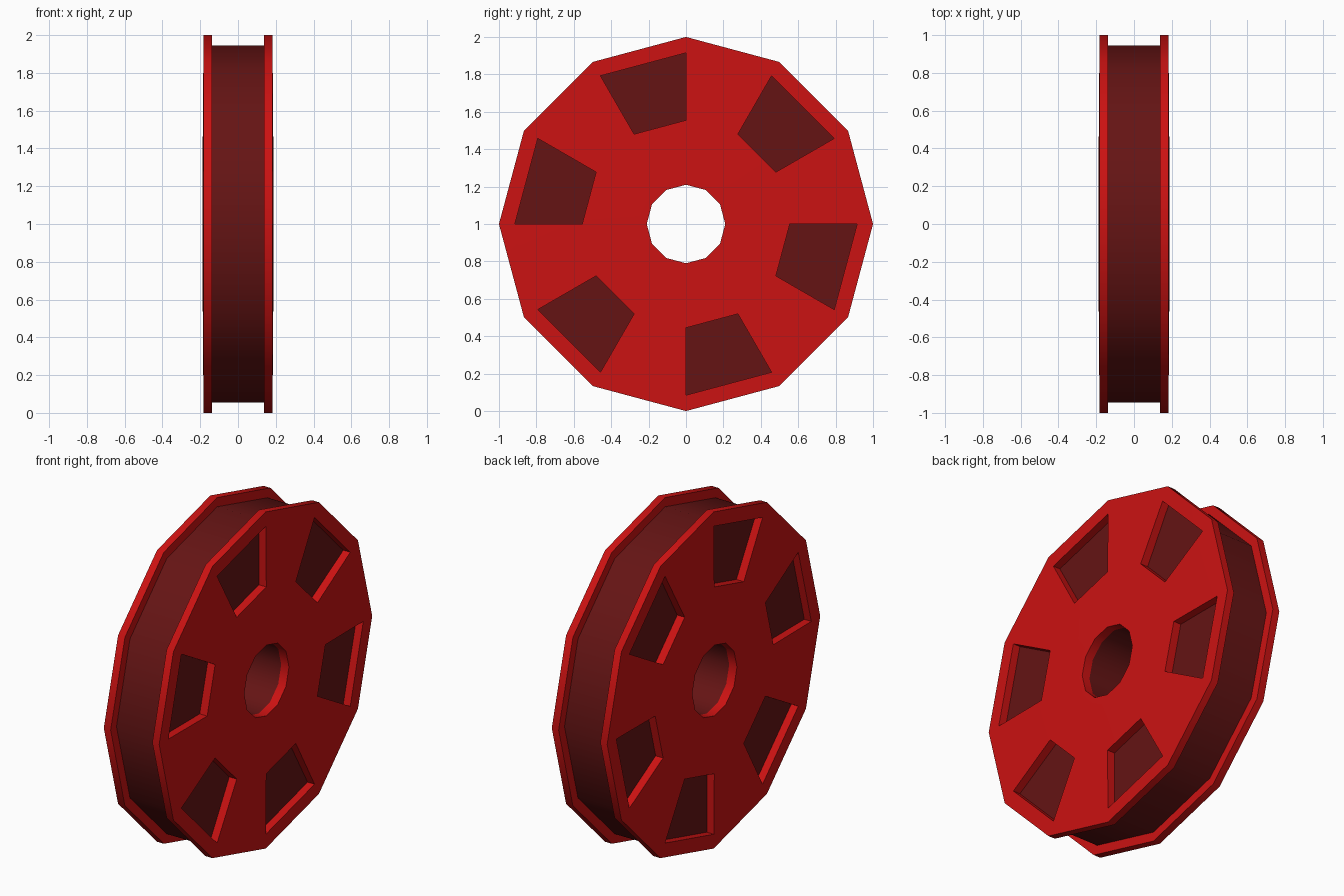
import bpy, bmesh
from math import sin, cos, radians

if "Cube" in bpy.data.objects:
    bpy.data.objects.remove(bpy.data.objects["Cube"])

SIDES = 12
CENTRE_Z = 1.0
INNER_X = 0.137          # where flange meets drum


def material(name, colour):
    mat = bpy.data.materials.new(name)
    mat.diffuse_color = (*colour, 1.0)
    mat.use_nodes = True
    mat.node_tree.nodes["Principled BSDF"].inputs["Base Color"].default_value = mat.diffuse_color
    return mat


def ring(bm, radius, x):
    pts = [radians(i * 360 / SIDES) for i in range(SIDES)]
    return [bm.verts.new((x, radius * cos(a), CENTRE_Z + radius * sin(a))) for a in pts]


def bridge(bm, a, b, skip=lambda i: False):
    for i in range(SIDES):
        j = (i + 1) % SIDES
        if not skip(i):
            bm.faces.new((a[i], a[j], b[j], b[i]))


def finish(bm, name, mat):
    bmesh.ops.recalc_face_normals(bm, faces=bm.faces[:])
    mesh = bpy.data.meshes.new(name)
    bm.to_mesh(mesh)
    bm.free()
    mesh.materials.append(mat)
    obj = bpy.data.objects.new(name, mesh)
    bpy.context.collection.objects.link(obj)
    bpy.ops.object.select_all(action='DESELECT')
    obj.select_set(True)
    bpy.context.view_layer.objects.active = obj
    bpy.ops.object.shade_smooth_by_angle(angle=radians(40))
    return obj


def flange(name, side, mat):
    # Slightly dished face with every other segment left open as a window
    bm = bmesh.new()
    profile = [(0.21, 0.188), (0.26, 0.188), (0.555, 0.186), (0.915, 0.183), (1.0, 0.182)]
    rings = [ring(bm, r, side * x) for r, x in profile]
    for k in range(len(rings) - 1):
        bridge(bm, rings[k], rings[k + 1], lambda i, k=k: k == 2 and i % 2 == 0)
    # Thickness
    out = bmesh.ops.extrude_face_region(bm, geom=bm.faces[:], use_keep_orig=True)
    for v in out["geom"]:
        if isinstance(v, bmesh.types.BMVert):
            v.co.x = side * INNER_X
    return finish(bm, name, mat)


bright = material("bright_red", (0.6, 0.006, 0.006))
dark = material("dark_red", (0.13, 0.007, 0.007))

# Drum with centre bore; its end faces form the window floors
bm = bmesh.new()
loops = [ring(bm, r, x) for r, x in
         [(0.945, -INNER_X), (0.945, INNER_X), (0.21, INNER_X), (0.21, -INNER_X)]]
for k in range(4):
    bridge(bm, loops[k], loops[(k + 1) % 4])
finish(bm, "drum", dark)

# Side flanges: mirrored, windows in the odd segments
# (segments 30-60, 90-120, ... degrees stay open)
flange_open = {"right_flange": 1, "left_flange": -1}
for part, side in flange_open.items():
    obj = flange(part, side, bright)
    # Shift the window pattern by one segment about the axle
    for v in obj.data.vertices:
        y, z = v.co.y, v.co.z - CENTRE_Z
        a = radians(360 / SIDES)
        v.co.y = y * cos(a) - z * sin(a)
        v.co.z = CENTRE_Z + y * sin(a) + z * cos(a)
